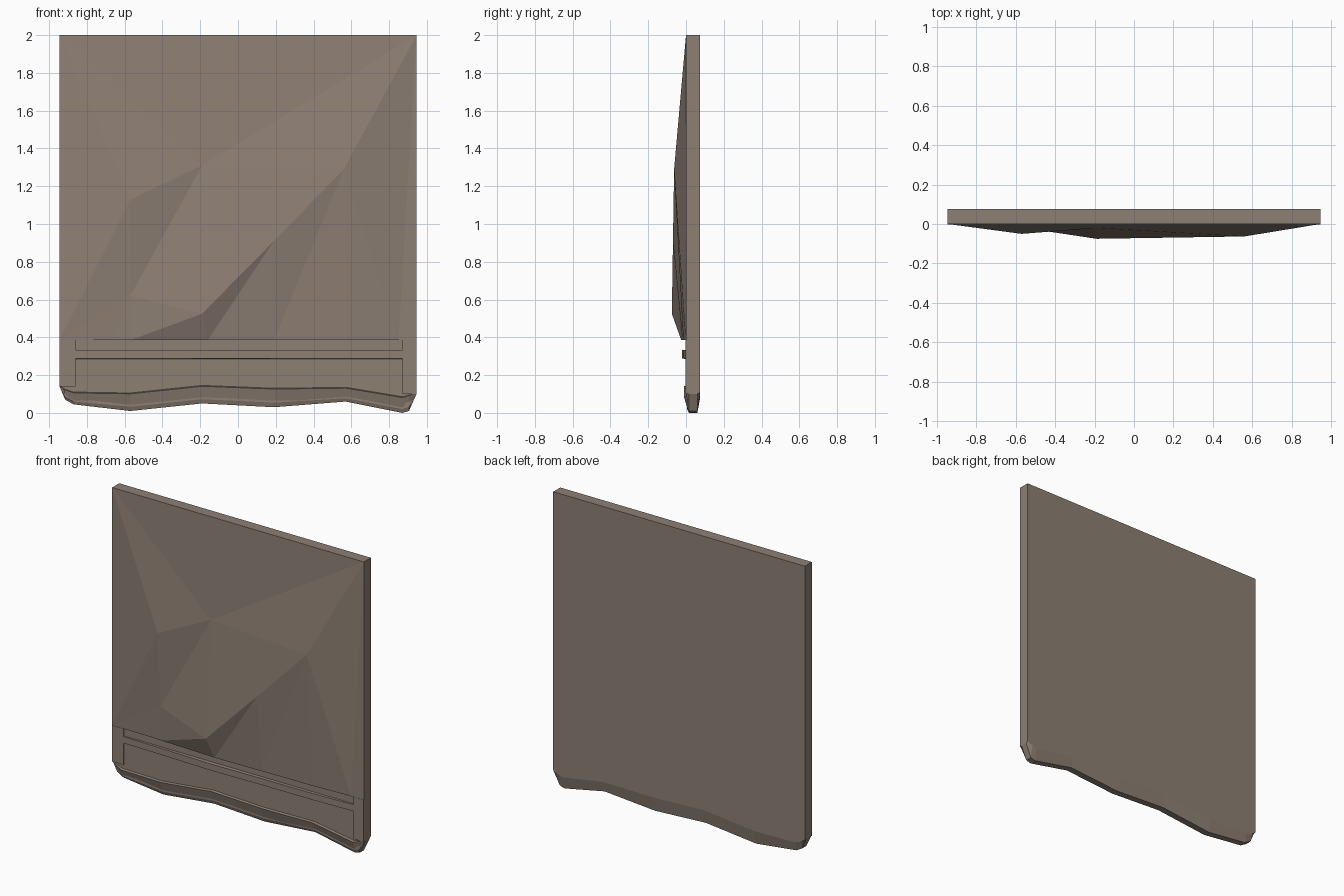
import bpy, bmesh

if "Cube" in bpy.data.objects:
    bpy.data.objects.remove(bpy.data.objects["Cube"])

stone = bpy.data.materials.new("weathered_brown")
stone.diffuse_color = (0.27, 0.215, 0.175, 1)
stone.use_nodes = True
stone.node_tree.nodes["Principled BSDF"].inputs["Base Color"].default_value = stone.diffuse_color

BACK, RECESS = 0.075, 0.006


def make(name, verts, faces):
    bm = bmesh.new()
    vs = [bm.verts.new(v) for v in verts]
    for f in faces:
        bm.faces.new([vs[i] for i in f])
    bmesh.ops.recalc_face_normals(bm, faces=bm.faces)
    me = bpy.data.meshes.new(name)
    bm.to_mesh(me)
    bm.free()
    me.materials.append(stone)
    ob = bpy.data.objects.new(name, me)
    bpy.context.collection.objects.link(ob)
    return ob


def loft(name, rings):
    """Closed skin through equal-sized rings, capped at both ends."""
    n = len(rings[0])
    verts = [v for r in rings for v in r]
    faces = [range(n), range((len(rings) - 1) * n, len(rings) * n)]
    for k in range(len(rings) - 1):
        for i in range(n):
            j = (i + 1) % n
            faces.append((k*n + i, k*n + j, (k+1)*n + j, (k+1)*n + i))
    return make(name, verts, faces)


# slab with a worn wavy foot, tapered front and back
foot = [(-.945, .14), (-.915, .07), (-.87, .045), (-.57, .01), (-.19, .05),
        (.19, .03), (.57, .06), (.87, .0), (.905, .01), (.945, .10)]
lift = [.0, .05, .06, .09, .09, .095, .07, .08, .08, .01]
top = [(.945, 2), (-.945, 2)]


def slab_ring(y, k):
    return [(x, y, z + k * d) for (x, z), d in zip(foot, lift)] + \
           [(x, y, z) for x, z in top]


loft("slab", [slab_ring(RECESS, .25), slab_ring(.015, 0),
              slab_ring(.06, 0), slab_ring(BACK, 1)])

# raised hem along the foot
hem_rings = []
for (x, z), d in zip(foot, lift):
    hem_rings.append([(x, .015, z), (x, -.01 if abs(x) < .9 else 0, z + d + .001),
                      (x, RECESS + .002, z + d + .006)])
loft("hem", hem_rings)


def box(name, x0, x1, y0, y1, z0, z1):
    loft(name, [[(x0, y, z0), (x1, y, z0), (x1, y, z1), (x0, y, z1)] for y in (y0, y1)])


# side stiles framing the two recesses
box("left_stile", -.945, -.86, -.002, RECESS, .14, .385)
box("right_stile", .87, .945, -.002, RECESS, .10, .385)

# raised band between the recesses, proudest in the middle
band = [(-.86, -.003), (-.57, -.008), (-.19, -.02), (.19, -.014), (.57, -.012), (.87, -.002)]
loft("band", [[(x, RECESS + .002, .284), (x, y, .288), (x, y, .332), (x, RECESS + .002, .334)]
              for x, y in band])

# faceted relief on the main panel
pts = {
    "TL": (-.945, 0, 2), "TR": (.945, 0, 2), "BL": (-.945, 0, .385), "BR": (.945, 0, .385),
    "A": (-.57, -.05, 1.13), "B": (-.19, -.02, 1.31), "C": (.56, -.063, 1.29),
    "D": (-.57, -.018, .62), "E": (-.19, -.075, .525), "F": (.19, -.069, .91),
    "g1": (-.67, -.003, .385), "g2": (-.57, -.008, .385), "g3": (-.19, -.022, .385),
    "g4": (-.16, -.025, .385), "g5": (.19, -.018, .385), "g6": (.58, -.014, .385),
    "g7": (.85, -.002, .385)}
facets = ["TL B TR", "TL A B", "TR B C", "TL BL A", "BL D A", "BL g1 D", "g1 g2 D",
          "D B A", "D E B", "D g2 E", "g2 g3 E", "E g3 g4", "E g4 F", "g4 g5 F",
          "E F B", "B F C", "F g5 C", "g5 g6 C", "C g6 g7", "C g7 TR", "g7 BR TR"]
keys = list(pts)
n = len(keys)
rim = ["TL", "BL", "g1", "g2", "g3", "g4", "g5", "g6", "g7", "BR", "TR"]
verts = list(pts.values()) + [(pts[k][0], RECESS, pts[k][2]) for k in rim]
faces = [[keys.index(k) for k in f.split()] for f in facets]
for i in range(len(rim)):
    j = (i + 1) % len(rim)
    faces.append((keys.index(rim[i]), keys.index(rim[j]), n + j, n + i))
faces.append(range(n, n + len(rim)))
make("relief_panel", verts, faces)
